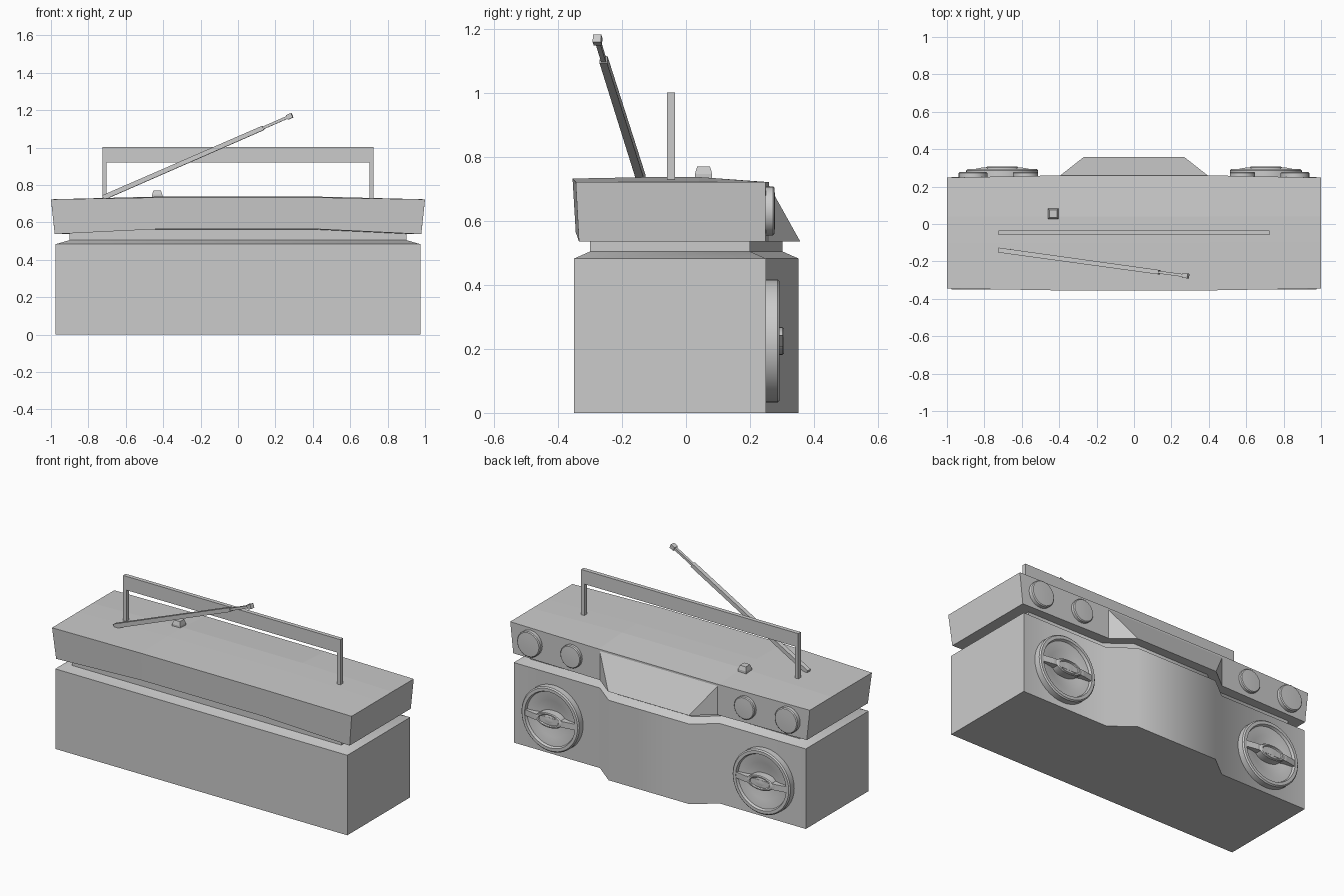
import bpy, bmesh
from math import sin, cos, tau, radians
from mathutils import Vector

if "Cube" in bpy.data.objects:
    bpy.data.objects.remove(bpy.data.objects["Cube"])


def finish(name, bm, smooth=None):
    bmesh.ops.recalc_face_normals(bm, faces=bm.faces)
    me = bpy.data.meshes.new(name)
    bm.to_mesh(me)
    bm.free()
    ob = bpy.data.objects.new(name, me)
    bpy.context.collection.objects.link(ob)
    if smooth:
        bpy.ops.object.select_all(action='DESELECT')
        ob.select_set(True)
        bpy.context.view_layer.objects.active = ob
        bpy.ops.object.shade_smooth_by_angle(angle=radians(smooth))
    return ob


def loft(name, rings, smooth=None):
    bm = bmesh.new()
    vs = [[bm.verts.new(p) for p in ring] for ring in rings]
    n = len(rings[0])
    for a, b in zip(vs, vs[1:]):
        for i in range(n):
            j = (i + 1) % n
            bm.faces.new((a[i], a[j], b[j], b[i]))
    bm.faces.new(vs[0])
    bm.faces.new(vs[-1])
    return finish(name, bm, smooth)


def hull(name, pts):
    bm = bmesh.new()
    for p in pts:
        bm.verts.new(p)
    bmesh.ops.convex_hull(bm, input=bm.verts)
    bmesh.ops.dissolve_limit(bm, angle_limit=0.01, verts=bm.verts, edges=bm.edges)
    return finish(name, bm)


def box(name, lo, hi):
    return hull(name, [(x, y, z) for x in (lo[0], hi[0])
                       for y in (lo[1], hi[1]) for z in (lo[2], hi[2])])


def lathe(name, cx, cz, profile, squash=1, n=32):
    # profile of (radius, y) turned about the y axis
    rings = [[(cx + r * cos(tau * i / n), y, cz + squash * r * sin(tau * i / n))
              for i in range(n)] for r, y in profile]
    return loft(name, rings, 35)


def rod(name, a, b, w0, w1):
    # square bar from a to b
    a, b = Vector(a), Vector(b)
    d = (b - a).normalized()
    u = d.cross(Vector((0, 0, 1))).normalized()
    v = u.cross(d)
    return loft(name, [[p + (u * s + v * t) * w / 2
                        for s, t in ((-1, -1), (1, -1), (1, 1), (-1, 1))]
                       for p, w in ((a, w0), (b, w1))])


# lower case with central bulge, chamfer and narrow neck
def outline(dx, dy, z):
    half = [(.975 - dx, -.35 + dy), (.975 - dx, .25 - dy),
            (.40 - dy * .3, .25 - dy), (.27 - dy * .3, .352 - dy)]
    return [(x, y, z) for x, y in half] + [(-x, y, z) for x, y in reversed(half)]


loft("lower_case", [outline(0, 0, 0), outline(0, 0, .483),
                    outline(.075, .05, .505), outline(.075, .05, .58)], 45)


# upper case, crowned along its length with a raised middle lower edge
def section(xt, xb, front, rise, crown, back):
    return [(xb, front + .01, .537 + rise), (xt, front, .722 + crown * .7),
            (xt, -.10, .722 + crown), (xt, .04, .722 + crown),
            (xt, back, .722), (xb, back, .537), (xb, .10, .537)]


end = (-.345, 0, .001, .248)
mid = (-.355, .028, .016, .26)
loft("upper_case", [section(-1, -.98, *end), section(-.4, -.4, *mid),
                    section(.4, .4, *mid), section(1, .98, *end)])

# sloping panel on the back
hull("sloped_panel", [(s * x, y, z) for s in (-1, 1) for x, y, z in
                      ((.4, .255, .72), (.4, .255, .537), (.27, .357, .537),
                       (.4, .2, .72), (.4, .2, .537))])

for s, side in ((-1, "left"), (1, "right")):
    # large speaker: rim, dished cone, cross bar and oval badge
    cx, cz = s * .705, .225
    lathe(f"speaker_{side}", cx, cz,
          [(.193, .24), (.193, .286), (.186, .293), (.168, .293), (.162, .278),
           (.11, .272), (.06, .257), (.02, .257)], n=40)
    bar = [(-.17, .29), (-.10, .303), (.10, .303), (.17, .29), (.17, .255), (-.17, .255)]
    loft(f"speaker_bar_{side}", [[(cx + x, y, cz + z) for x, y in bar]
                                 for z in (-.018, .018)])
    lathe(f"speaker_oval_{side}", cx, cz,
          [(.088, .255), (.088, .302), (.08, .307), (.068, .307), (.06, .300), (.02, .304)],
          squash=.49, n=24)
    # two small speakers in the upper case
    for kind, x, r in (("outer", .86, .077), ("inner", .58, .068)):
        lathe(f"tweeter_{kind}_{side}", s * x, .632,
              [(r, .24), (r, .272), (r * .93, .277), (r * .4, .279)], n=24)
    # handle post
    box(f"handle_post_{side}", (s * .714 - .011, -.06, .72), (s * .714 + .011, -.035, .93))

# handle grip
box("handle_grip", (-.725, -.06, .92), (.725, -.035, 1.003))

# telescopic antenna
base, joint, tip = Vector((-.72, -.14, .732)), Vector((.135, -.258, 1.105)), Vector((.27, -.276, 1.164))
rod("antenna_lower", base, joint, .026, .024)
rod("antenna_upper", joint, tip, .015, .015)
d = (tip - joint).normalized()
rod("antenna_tip", tip - d * .008, tip + d * .022, .026, .026)

# small button
hull("button", [(-.432 + s * w, .055 + t * w, z) for s in (-1, 1) for t in (-1, 1)
                for w, z in ((.027, .73), (.027, .748), (.02, .771))])
